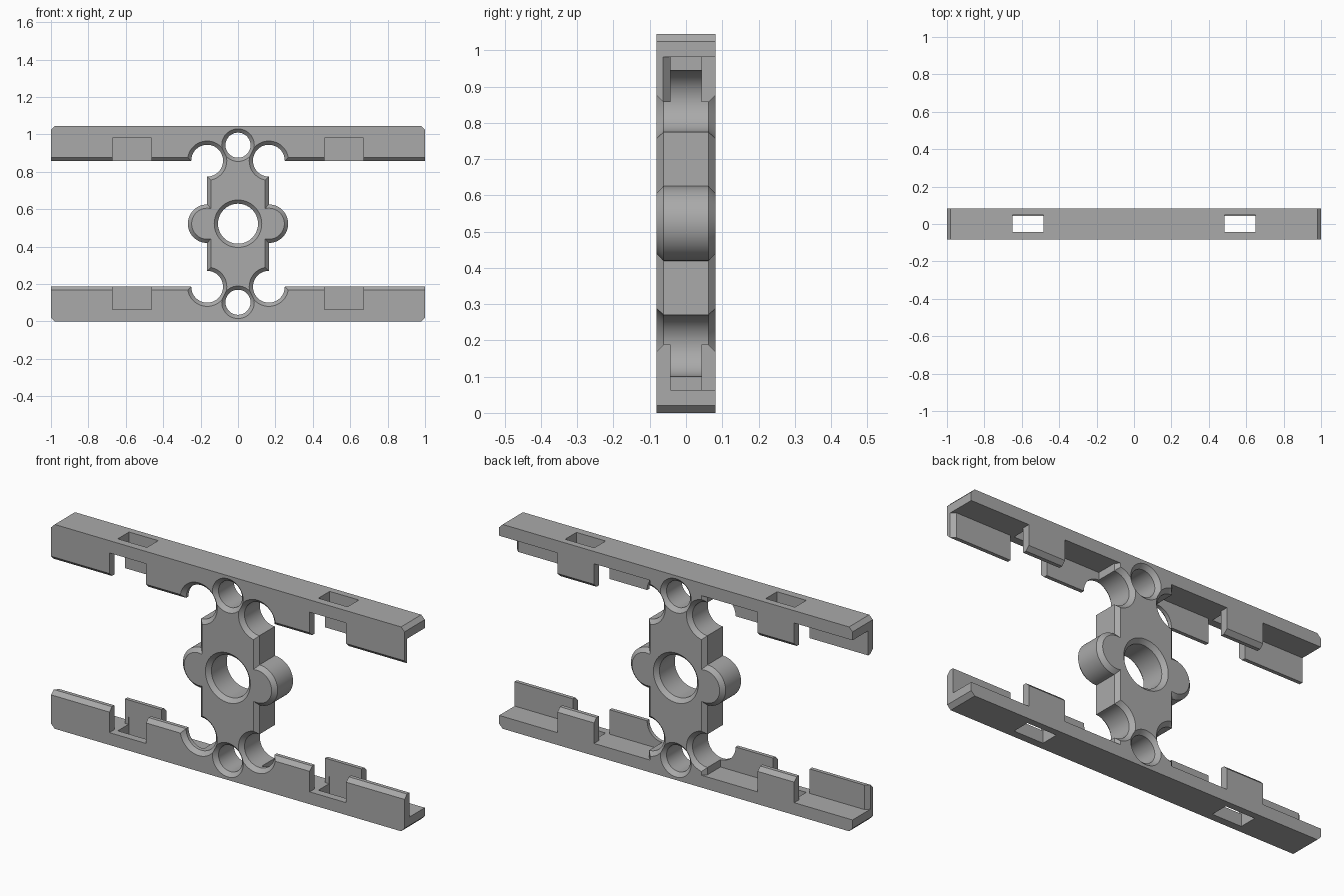
import bpy, bmesh, math
from mathutils import Matrix, Vector

cube = bpy.data.objects.get("Cube")
if cube:
    bpy.data.objects.remove(cube, do_unlink=True)

H = 1.045          # overall height
D = 0.082          # half depth
C = 0.02           # chamfer size
WALL = 0.043       # inner face of the rail walls
FLOOR = 0.063      # rail floor thickness
RIM = 0.188        # rail wall height
SIDE = 0.165       # half width of the centre plate
MID = H / 2

grey = bpy.data.materials.new("plain grey")
grey.use_nodes = True
colour = (0.4, 0.4, 0.4, 1)
grey.diffuse_color = colour
grey.node_tree.nodes["Principled BSDF"].inputs["Base Color"].default_value = colour


def finish(name, bm):
    bmesh.ops.recalc_face_normals(bm, faces=bm.faces)
    mesh = bpy.data.meshes.new(name)
    bm.to_mesh(mesh)
    bm.free()
    mesh.materials.append(grey)
    obj = bpy.data.objects.new(name, mesh)
    bpy.context.collection.objects.link(obj)
    return obj


def prism(name, outline, axis, start, end):
    """Extrude a 2D outline along one axis."""
    bm = bmesh.new()
    verts = []
    for u, v in outline:
        co = [u, v]
        co.insert(axis, start)
        verts.append(bm.verts.new(co))
    face = bm.faces.new(verts)
    new = bmesh.ops.extrude_face_region(bm, geom=[face])["geom"]
    move = Vector((0, 0, 0))
    move[axis] = end - start
    bmesh.ops.translate(bm, vec=move, verts=[g for g in new if isinstance(g, bmesh.types.BMVert)])
    return finish(name, bm)


def box(name, x0, x1, y0, y1, z0, z1):
    return prism(name, [(x0, y0), (x1, y0), (x1, y1), (x0, y1)], 2, z0, z1)


def turned(name, x, z, profile, steps=64):
    """Solid of revolution about a front-to-back axis; profile is (radius, y)."""
    bm = bmesh.new()
    rings = []
    for r, y in profile:
        rings.append([bm.verts.new((x + r * math.cos(t), y, z + r * math.sin(t)))
                      for t in (math.tau * i / steps for i in range(steps))])
    for a, b in zip(rings, rings[1:]):
        for i in range(steps):
            j = (i + 1) % steps
            bm.faces.new((a[i], a[j], b[j], b[i]))
    bm.faces.new(rings[0])
    bm.faces.new(rings[-1])
    return finish(name, bm)


def hole(x, z, r):
    """Cutter for a through hole, countersunk at both ends."""
    flare = r + 2 * C
    return turned("hole_cutter", x, z, [(flare, -D - C), (r, C - D), (r, D - C), (flare, D + C)])


def combine(target, tool, operation):
    tool.hide_render = True
    mod = target.modifiers.new("cut", 'BOOLEAN')
    mod.operation = operation
    mod.solver = 'EXACT'
    mod.object = tool
    bpy.context.view_layer.objects.active = target
    bpy.ops.object.modifier_apply(modifier=mod.name)
    bpy.data.objects.remove(tool, do_unlink=True)


def make_rail(name):
    # L-shaped rail: floor with a full-length front wall
    rail = prism(name, [(-D, 0), (D, 0), (D, FLOOR), (-WALL, FLOOR), (-WALL, RIM),
                        (C - D, RIM), (-D, RIM - C)], 0, -1, 1)
    for s in (-1, 1):
        # Back tab standing opposite a notch in the front wall
        a, b = sorted((s * 0.463, s * 0.67))
        tab = prism("back_tab", [(WALL, 0.02), (D, 0.02), (D, RIM - C), (D - C, RIM), (WALL, RIM)], 0, a, b)
        combine(rail, tab, 'UNION')
        combine(rail, box("notch_cutter", a, b, -0.2, -WALL, FLOOR, 0.3), 'DIFFERENCE')
        # Slot through the floor
        a, b = sorted((s * 0.485, s * 0.65))
        combine(rail, box("slot_cutter", a, b, -WALL, 0.048, -0.1, 0.1), 'DIFFERENCE')
        # Chamfered outer end
        wedge = [(s * (1 - 2 * C), -C), (s * (1 + C), -C), (s * (1 + C), 2 * C)]
        combine(rail, prism("end_cutter", wedge, 1, -0.2, 0.2), 'DIFFERENCE')
    # Chamfer on the inner edge of one wall end
    wedge = [(-1 - C, -WALL - 2 * C), (-1 - C, -WALL + C), (-1 + C, -WALL + C), (-1 + C, -WALL)]
    combine(rail, prism("wall_end_cutter", wedge, 2, FLOOR, 0.3), 'DIFFERENCE')
    return rail


# Centre plate with chamfered long edges
frame = prism("rail_frame", [(-SIDE, C - D), (C - SIDE, -D), (SIDE - C, -D), (SIDE, C - D),
                             (SIDE, D - C), (SIDE - C, D), (C - SIDE, D), (-SIDE, D - C)],
              2, 0, H)

# Rounded side lobes
for s in (-1, 1):
    lobe = turned("side_lobe", s * SIDE, MID, [(0.083, -D), (0.103, C - D), (0.103, D - C), (0.083, D)])
    combine(frame, lobe, 'UNION')

# Lower rail, and the same rail turned over on top
combine(frame, make_rail("lower_rail"), 'UNION')
upper = make_rail("upper_rail")
upper.data.transform(Matrix.Translation((0, 0, H)) @ Matrix.Rotation(math.pi, 4, 'Y'))
combine(frame, upper, 'UNION')

# Main bore, end bores and corner scallops
combine(frame, hole(0, MID, 0.107), 'DIFFERENCE')
for s in (-1, 1):
    combine(frame, hole(0, MID + s * 0.42, 0.067), 'DIFFERENCE')
    for t in (-1, 1):
        combine(frame, hole(t * SIDE, MID + s * 0.337, 0.085), 'DIFFERENCE')

bpy.ops.object.select_all(action='DESELECT')
frame.select_set(True)
bpy.context.view_layer.objects.active = frame
bpy.ops.object.shade_smooth_by_angle(angle=math.radians(30))
